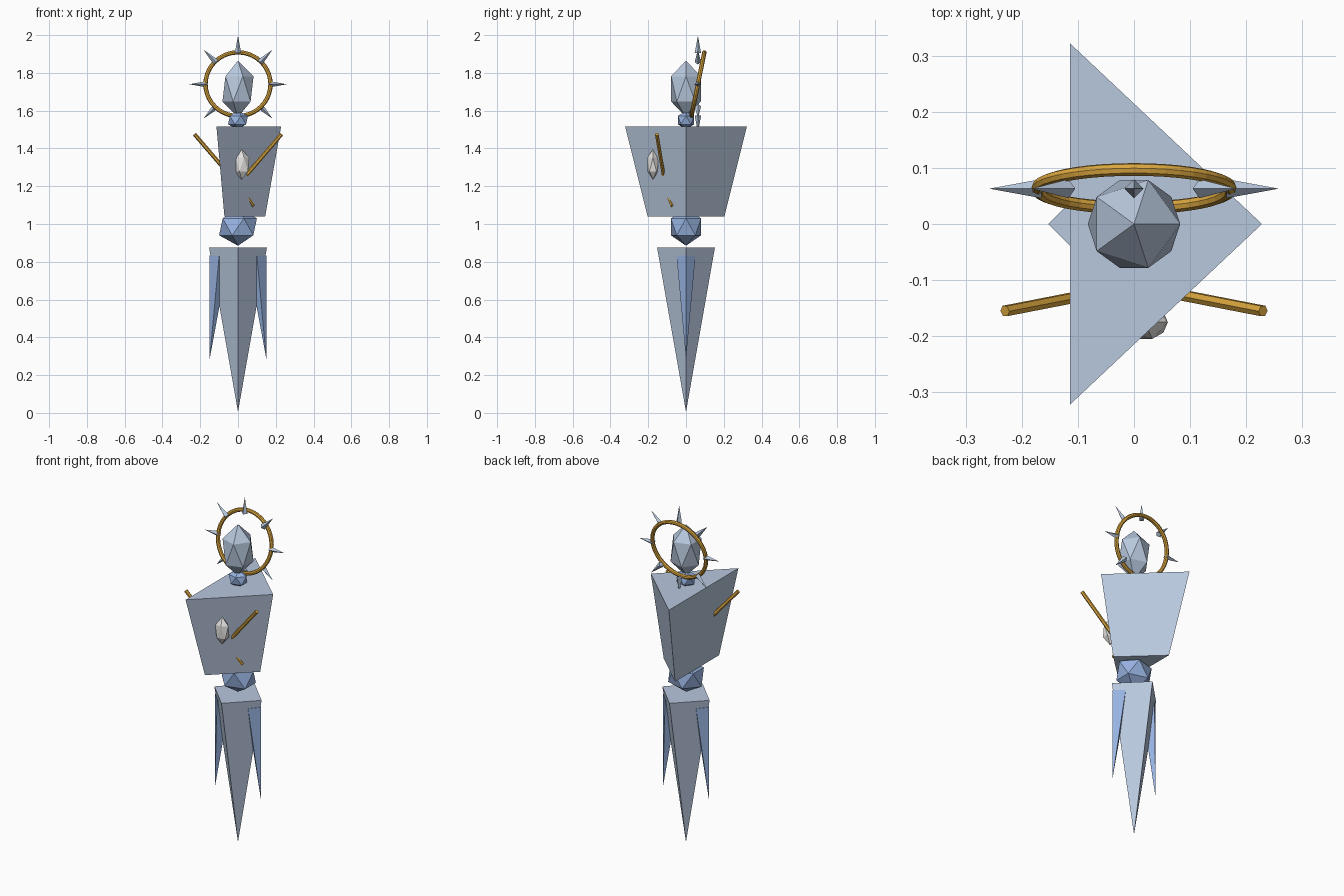
import bpy
import bmesh
from math import sin, cos, pi, tau
from mathutils import Vector, Matrix

cube = bpy.data.objects.get("Cube")
if cube:
    bpy.data.objects.remove(cube, do_unlink=True)


def material(name, rgb):
    m = bpy.data.materials.new(name)
    m.use_nodes = True
    m.diffuse_color = (*rgb, 1)
    m.node_tree.nodes["Principled BSDF"].inputs["Base Color"].default_value = (*rgb, 1)
    return m


steel = material("pale steel", (0.48, 0.58, 0.73))
blue = material("joint blue", (0.31, 0.45, 0.75))
gold = material("gold", (0.70, 0.38, 0.05))
pearl = material("pearl", (0.78, 0.76, 0.74))


def finish(name, bm, mat):
    bmesh.ops.recalc_face_normals(bm, faces=bm.faces)
    mesh = bpy.data.meshes.new(name)
    bm.to_mesh(mesh)
    bm.free()
    mesh.materials.append(mat)
    ob = bpy.data.objects.new(name, mesh)
    bpy.context.collection.objects.link(ob)
    return ob


def taper(name, start, end, r1, r2, sides, mat, stretch=1):
    """Flat-sided prism, frustum or spike from start to end; a corner points along +x."""
    start, end = Vector(start), Vector(end)
    turn = Vector((0, 0, 1)).rotation_difference(end - start)
    bm = bmesh.new()

    def ring(centre, r):
        if r == 0:
            return [bm.verts.new(centre)]
        return [bm.verts.new(centre + turn @ Vector((r * cos(tau * i / sides),
                                                     stretch * r * sin(tau * i / sides), 0)))
                for i in range(sides)]

    a, b = ring(start, r1), ring(end, r2)
    bm.faces.new(a)
    if r2:
        bm.faces.new(b)
    for i in range(sides):
        j = (i + 1) % sides
        bm.faces.new((a[i], a[j], b[j], b[i]) if r2 else (a[i], a[j], b[0]))
    return finish(name, bm, mat)


def gem(name, centre, radii, mat):
    """Twenty-sided stone stretched along its axes."""
    bm = bmesh.new()
    bmesh.ops.create_icosphere(bm, subdivisions=1, radius=1,
                               matrix=Matrix.Translation(centre) @ Matrix.Diagonal((*radii, 1)))
    return finish(name, bm, mat)


def halo_ring(name, centre, major, minor, tilt, mat, segments=40, sides=8):
    bm = bmesh.new()
    place = Matrix.Translation(centre) @ Matrix.Rotation(-tilt, 4, 'X')
    rings = []
    for i in range(segments):
        u = tau * i / segments
        row = []
        for k in range(sides):
            v = tau * k / sides
            r = major + minor * cos(v)
            row.append(bm.verts.new(place @ Vector((r * cos(u), minor * sin(v), r * sin(u)))))
        rings.append(row)
    for i in range(segments):
        a, b = rings[i], rings[(i + 1) % segments]
        for k in range(sides):
            n = (k + 1) % sides
            bm.faces.new((a[k], a[n], b[n], b[k]))
    return finish(name, bm, mat)


# Body: lower spike, waist joint, wedge torso, neck and head
taper("lower_body", (0, 0, 0.875), (0, 0, 0.005), 0.153, 0, 4, steel)
gem("waist_joint", (0, 0, 0.985), (0.112, 0.094, 0.1), blue)
taper("torso", (0, 0, 1.04), (0, 0, 1.515), 0.144, 0.228, 3, steel, stretch=1.63)
gem("neck_joint", (0, 0, 1.55), (0.059, 0.05, 0.05), blue)
gem("head", (0, 0, 1.715), (0.092, 0.092, 0.15), steel)

# Chest stone
gem("chest_stone", (0.02, -0.175, 1.315), (0.045, 0.035, 0.08), pearl)

# Side fins and gold rods, mirrored left and right
for side, s in (("left", 1), ("right", -1)):
    taper(side + "_fin", (s * 0.1, 0, 0.83), (s * 0.15, 0, 0.285), 0.05, 0, 4, blue)
    taper(side + "_rod", (s * 0.03, -0.116, 1.242), (s * 0.23, -0.155, 1.475),
          0.0105, 0.0105, 6, gold)

# Tip of the lower rod breaking through the chest
taper("lower_rod", (0.05, -0.094, 1.145), (0.082, -0.074, 1.095), 0.008, 0.008, 6, gold)

# Halo with radiating spikes
halo_centre = Vector((0, 0.063, 1.74))
halo_ring("halo", halo_centre, 0.172, 0.0115, 0.2, gold)
for i in range(8):
    out = Vector((cos(i * pi / 4), 0, sin(i * pi / 4)))
    taper(f"halo_spike_{i + 1}", halo_centre + out * 0.165, halo_centre + out * 0.258,
          0.017, 0, 4, steel)
